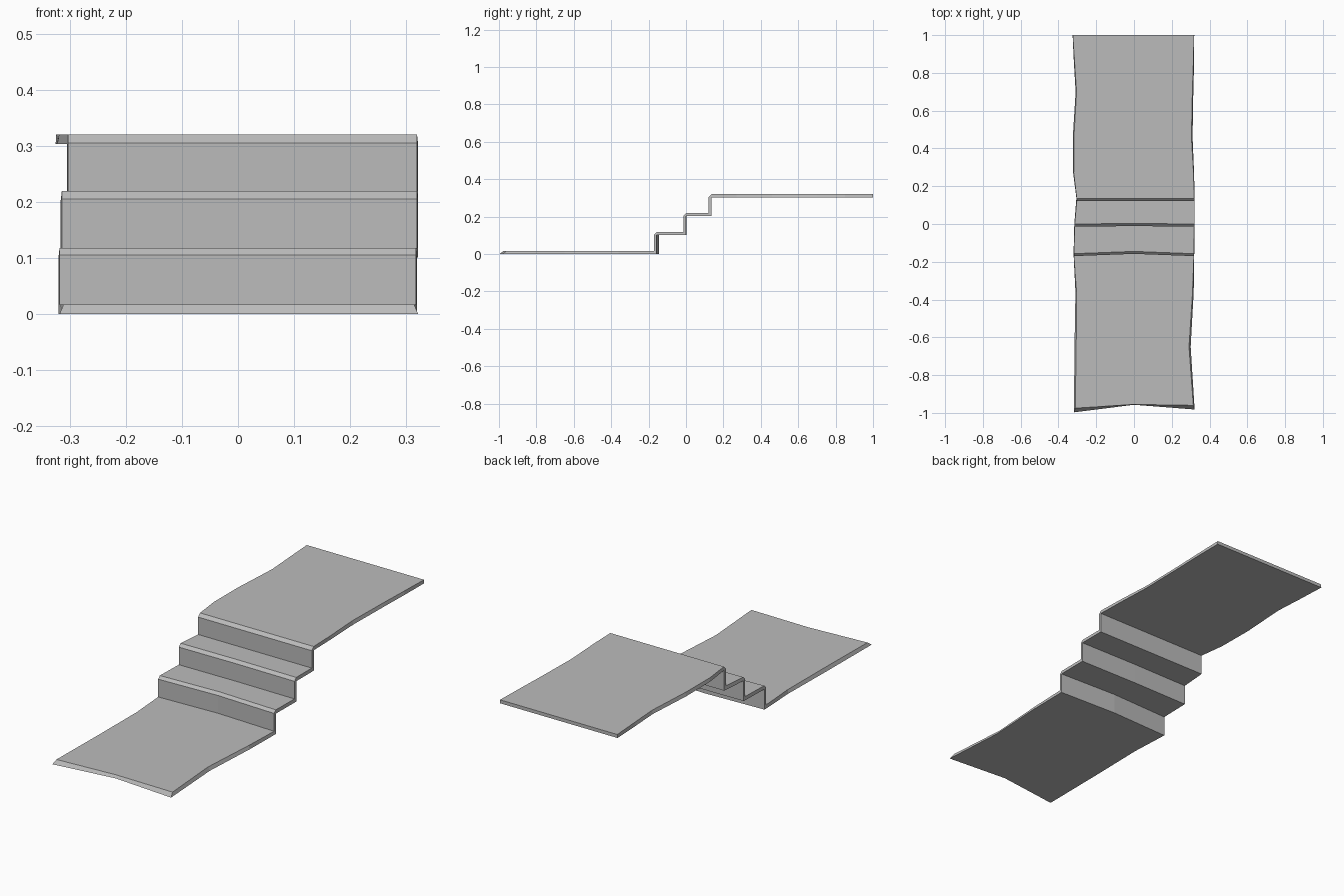
import bpy
import bmesh

cube = bpy.data.objects.get("Cube")
if cube:
    bpy.data.objects.remove(cube, do_unlink=True)

# One flat stone colour
stone = bpy.data.materials.new("grey stone")
stone.use_nodes = True
colour = (0.5, 0.5, 0.5, 1)
stone.diffuse_color = colour
stone.node_tree.nodes["Principled BSDF"].inputs["Base Color"].default_value = colour

THICK = 0.017
STEP = 0.101

# Each station: top (y, z), underside (y, z), left edge, right edge,
# underside flare, and y shifts of the centre line and the +x edge
stations = []


def station(top, under, low_x, high_x, flare=0.003, mid=0, end=0):
    stations.append((top, under, low_x, high_x, flare, mid, end))


def slab(z, edges):
    for y, low_x, high_x, flare in edges:
        station((y, z + THICK), (y, z), low_x, high_x, flare)


def riser(front, back, z, low_x, high_x, mid=0, bevel=0.01):
    """Vertical face with a bevelled nose, one step high."""
    top = z + STEP + THICK
    inner = (back, z + STEP)
    station((front, z + THICK), (back, z), low_x, high_x, 0.002, mid)
    station((front, top - bevel), inner, low_x, high_x, 0.002, mid)
    station((front + bevel, top), inner, low_x, high_x, 0.002, mid)


# Lower landing with a bevelled, notched front edge
station((-0.975, THICK), (-0.997, 0), -0.311, 0.314, 0.007, 0.020, 0.015)
slab(0, [(-0.65, -0.306, 0.291, 0.009), (-0.36, -0.304, 0.310, 0.006)])

# Three worn steps
riser(-0.170, -0.157, 0, -0.318, 0.317, 0.012, 0.013)
riser(-0.014, 0.000, STEP, -0.314, 0.319, 0.003, 0.014)
riser(0.121, 0.137, 2 * STEP, -0.303, 0.319, 0, 0.015)

# Upper landing
slab(3 * STEP, [(0.27, -0.319, 0.315, 0.003), (0.46, -0.318, 0.304, 0.006),
                (0.70, -0.304, 0.309, 0.005), (0.85, -0.314, 0.314, 0.004),
                (1.0, -0.324, 0.318, 0.001)])

# Skin the stations into a closed strip with three columns
bm = bmesh.new()
rings = []
for (ty, tz), (uy, uz), low_x, high_x, flare, mid, end in stations:
    upper = [bm.verts.new((x, ty + d, tz)) for x, d in
             ((low_x, 0), (0, mid), (high_x, end))]
    lower = [bm.verts.new((x, uy + d, uz)) for x, d in
             ((high_x + flare, end), (0, mid * 2 if end else mid), (low_x - flare, 0))]
    rings.append(upper + lower)

for a, b in zip(rings, rings[1:]):
    for i in range(6):
        j = (i + 1) % 6
        bm.faces.new((a[i], a[j], b[j], b[i]))
for ring in (rings[0], rings[-1]):
    bm.faces.new((ring[0], ring[1], ring[4], ring[5]))
    bm.faces.new((ring[1], ring[2], ring[3], ring[4]))

bmesh.ops.remove_doubles(bm, verts=bm.verts, dist=0.0005)
bmesh.ops.recalc_face_normals(bm, faces=bm.faces)

mesh = bpy.data.meshes.new("stepped_path")
bm.to_mesh(mesh)
bm.free()
mesh.materials.append(stone)
path = bpy.data.objects.new("stepped_path", mesh)
bpy.context.collection.objects.link(path)
